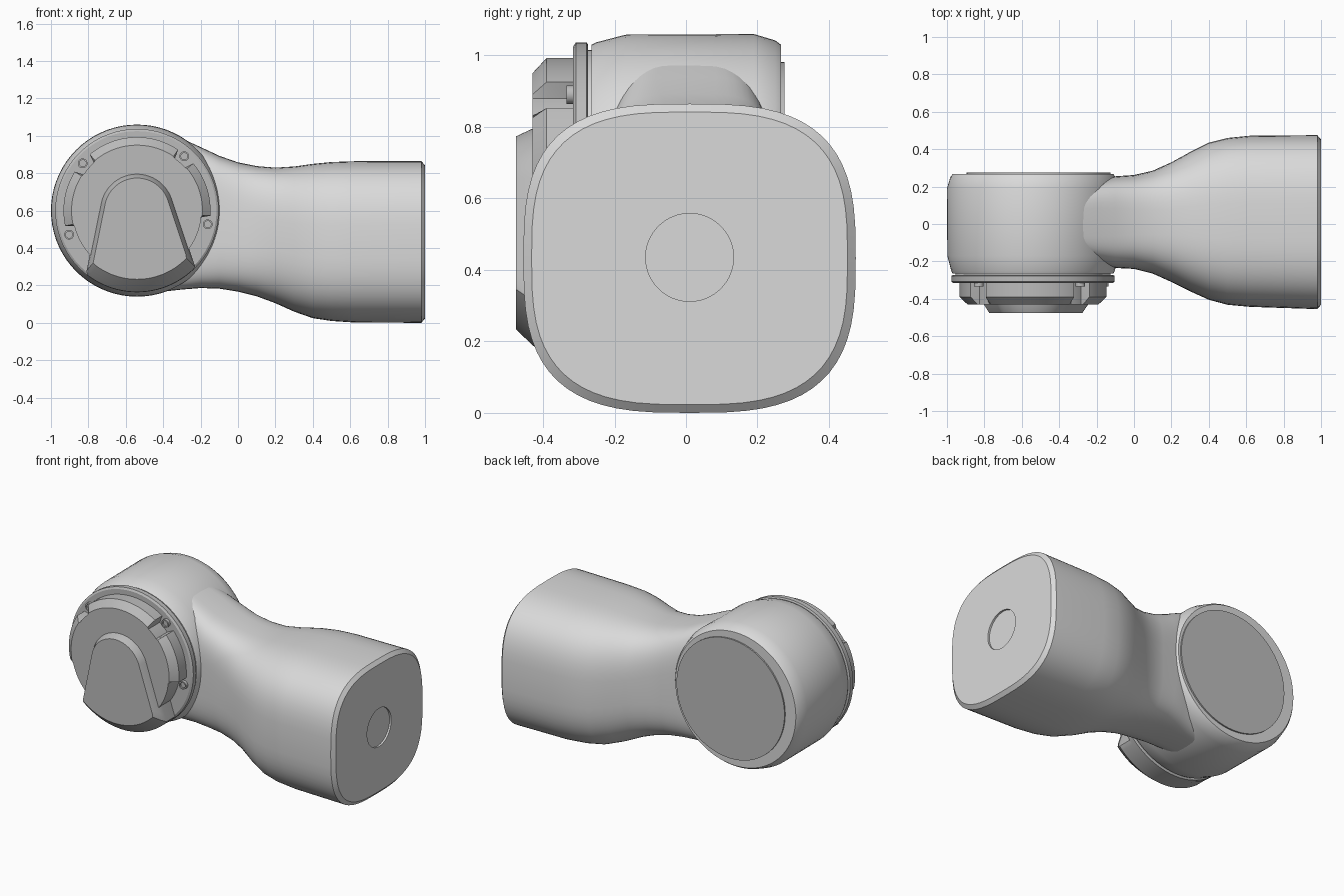
import bpy, bmesh, math
from mathutils import Vector

if "Cube" in bpy.data.objects:
    bpy.data.objects.remove(bpy.data.objects["Cube"], do_unlink=True)

HUB = (-0.54, 0.6)      # joint axis in x, z
TAU = 2 * math.pi


def material(name, value):
    mat = bpy.data.materials.new(name)
    mat.use_nodes = True
    color = (value, value, value, 1)
    mat.diffuse_color = color
    mat.node_tree.nodes["Principled BSDF"].inputs["Base Color"].default_value = color
    return mat


light_grey = material("light grey shell", 0.7)
mid_grey = material("mid grey cover", 0.5)


def loft(name, rings, mat):
    """Skin a stack of equal-length rings and close both ends."""
    bm = bmesh.new()
    rows = [[bm.verts.new(p) for p in ring] for ring in rings]
    count = len(rows[0])
    for a, b in zip(rows, rows[1:]):
        for i in range(count):
            j = (i + 1) % count
            bm.faces.new((a[i], a[j], b[j], b[i]))
    bm.faces.new(rows[0])
    bm.faces.new(rows[-1])
    bmesh.ops.recalc_face_normals(bm, faces=bm.faces)
    mesh = bpy.data.meshes.new(name)
    bm.to_mesh(mesh)
    bm.free()
    mesh.materials.append(mat)
    obj = bpy.data.objects.new(name, mesh)
    bpy.context.collection.objects.link(obj)
    bpy.ops.object.select_all(action='DESELECT')
    obj.select_set(True)
    bpy.context.view_layer.objects.active = obj
    bpy.ops.object.shade_smooth_by_angle(angle=math.radians(28))
    return obj


def polar_ring(y, radius, center=HUB, count=72):
    """Ring around the y axis; radius is a number or a function of the angle."""
    ring = []
    for i in range(count):
        t = TAU * i / count
        r = radius(t) if callable(radius) else radius
        ring.append(Vector((center[0] + r * math.cos(t), y, center[1] + r * math.sin(t))))
    return ring


def lathe(name, profile, mat, center=HUB, count=72):
    return loft(name, [polar_ring(y, r, center, count) for y, r in profile], mat)


def arm_ring(x, y0, y1, z0, z1, n, shrink=0.0):
    """Rounded-square section across the arm."""
    cy, cz = (y0 + y1) / 2, (z0 + z1) / 2
    hy, hz = (y1 - y0) / 2 - shrink, (z1 - z0) / 2 - shrink

    def power(v):
        return math.copysign(abs(v) ** (2 / n), v)
    return [Vector((x, cy + hy * power(math.cos(TAU * i / 64)),
                    cz + hz * power(math.sin(TAU * i / 64)))) for i in range(64)]


# Arm: x, y range, z range
sections = [
    (-0.42, -0.17, 0.19, 0.165, 1.035),
    (-0.3, -0.19, 0.21, 0.178, 0.985),
    (-0.2, -0.215, 0.235, 0.186, 0.94),
    (-0.1, -0.235, 0.255, 0.183, 0.893),
    (0, -0.24, 0.262, 0.167, 0.858),
    (0.1, -0.265, 0.285, 0.142, 0.838),
    (0.2, -0.31, 0.33, 0.105, 0.83),
    (0.3, -0.36, 0.385, 0.06, 0.836),
    (0.4, -0.405, 0.435, 0.025, 0.85),
    (0.5, -0.432, 0.46, 0.01, 0.86),
    (0.62, -0.443, 0.472, 0.002, 0.864),
    (0.98, -0.455, 0.475, 0, 0.865),
]
rings = []
for s in sections:
    blend = min(1, max(0, (0.2 - s[0]) / 0.5))
    rings.append(arm_ring(*s, 3 + 1.5 * blend))
end = sections[-1][1:]
rings.append(arm_ring(1, *end, 3, 0.023))
# Shallow round recess in the end face
for x in (1, 0.988):
    rings.append(arm_ring(x, -0.113, 0.133, 0.312, 0.558, 2))
loft("arm", rings, light_grey)

# Joint barrel, with a narrow neck behind the flange
lathe("joint_barrel", [(-0.29, 0.415), (-0.265, 0.415), (-0.265, 0.43), (-0.25, 0.437),
                       (-0.17, 0.458), (0.19, 0.46), (0.25, 0.442), (0.266, 0.43)], light_grey)
lathe("back_cover", [(0.24, 0.385), (0.275, 0.385)], mid_grey, (-0.51, 0.597))

# Flange with a softened outer edge
lathe("front_flange", [(-0.274, 0.43), (-0.278, 0.437), (-0.308, 0.437), (-0.316, 0.425)], mid_grey)

# Front cap, notched at the screws and beside the tongue
screw_angles = [math.radians(a) for a in (-11, 49, 139, 199.5)]


def cap_radius(outer):
    def radius(t):
        t = t - TAU if t > 1.5 * math.pi else t
        near = min(abs(t - a) for a in screw_angles) < math.radians(7)
        below = t < screw_angles[0] or t > screw_angles[-1]
        return min(outer, 0.345) if near or below else outer
    return radius


loft("front_cap", [polar_ring(y, cap_radius(r), count=180)
                   for y, r in ((-0.3, 0.393), (-0.39, 0.393), (-0.43, 0.35))], mid_grey)

# Raised tongue: round top, flaring sides, trimmed by the rim below
SIDE_RIGHT, SIDE_LEFT = math.radians(18.4), math.radians(168.5)


def tongue_radius(size, rim):
    def radius(t):
        if SIDE_RIGHT <= t <= SIDE_LEFT:
            return size
        reach = max(math.cos(t - SIDE_RIGHT), math.cos(t - SIDE_LEFT), 0.01)
        return min(size / reach, rim)
    return radius


loft("front_tongue", [polar_ring(y, tongue_radius(size, rim), count=180)
                      for y, size, rim in ((-0.3, 0.2, 0.435), (-0.4, 0.2, 0.435),
                                           (-0.43, 0.195, 0.41), (-0.475, 0.174, 0.367))], mid_grey)

# Cap screws with sunken heads
for number, angle in enumerate(screw_angles, 1):
    spot = (HUB[0] + 0.385 * math.cos(angle), HUB[1] + 0.385 * math.sin(angle))
    lathe(f"cap_screw_{number}", [(-0.3, 0.026), (-0.335, 0.026), (-0.335, 0.018), (-0.325, 0.018)],
          mid_grey, spot, 20)
